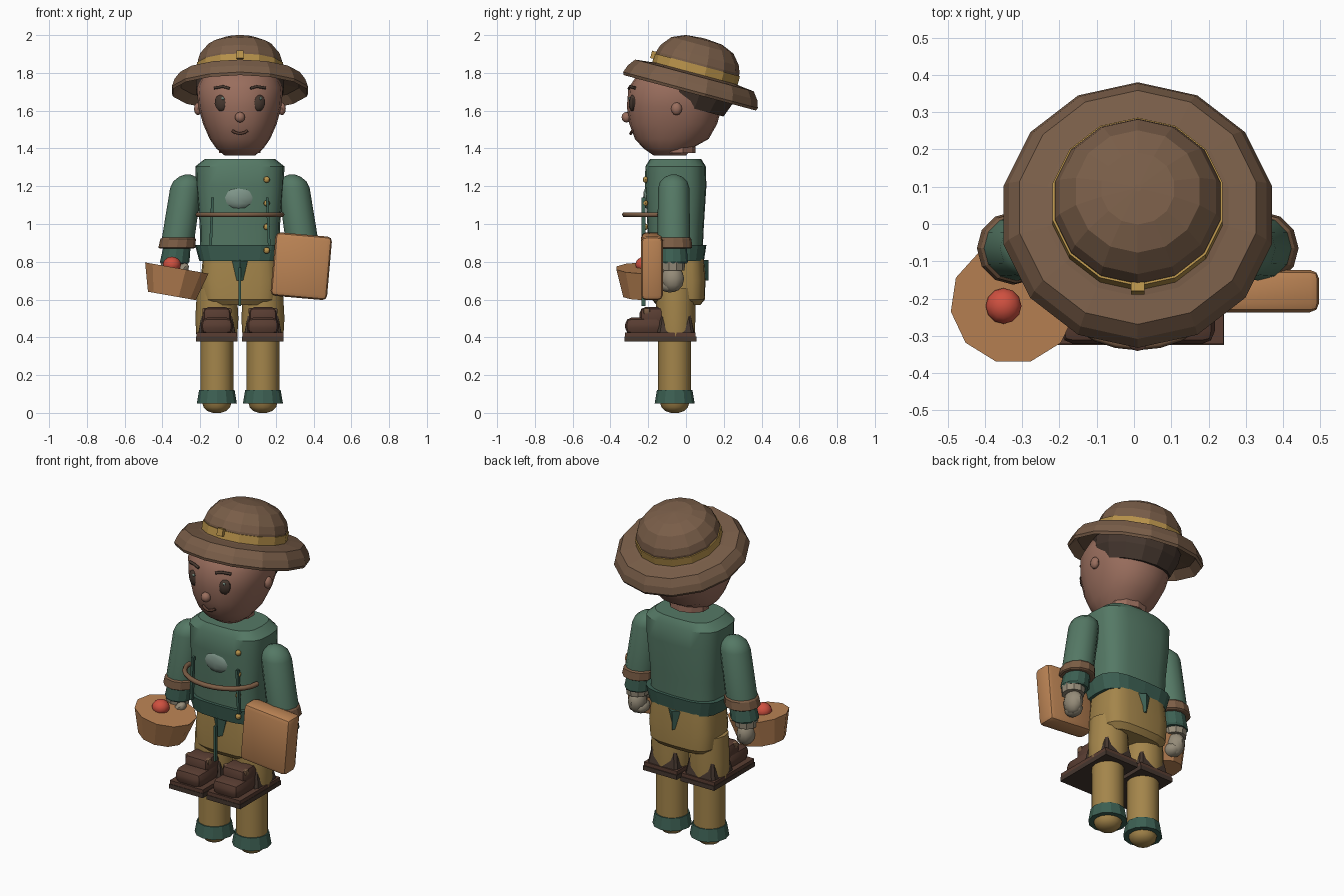
import bpy, bmesh, math
from math import sin, cos, pi, radians
from mathutils import Vector

if "Cube" in bpy.data.objects:
    bpy.data.objects.remove(bpy.data.objects["Cube"])

CX = 0.01  # symmetry plane of the figure


def mat(name, *c):
    m = bpy.data.materials.new(name)
    m.diffuse_color = (*c, 1)
    m.use_nodes = True
    m.node_tree.nodes["Principled BSDF"].inputs["Base Color"].default_value = m.diffuse_color
    return m


GREEN = mat("coat_green", .09, .19, .13)
DARKGREEN = mat("dark_green", .045, .115, .085)
GOLD = mat("trouser_gold", .37, .235, .07)
BRASS = mat("brass", .48, .29, .07)
SKIN = mat("skin", .32, .155, .11)
FELT = mat("hat_felt", .19, .11, .065)
DARK = mat("dark_brown", .06, .038, .028)
SHOE = mat("shoe_leather", .10, .047, .032)
CUFF = mat("cuff_brown", .20, .11, .06)
GLOVE = mat("glove", .30, .26, .19)
WOOD = mat("wood", .50, .23, .09)
RED = mat("apple_red", .62, .08, .05)
PATCH = mat("patch", .21, .30, .25)


def finish(o, m, angle=None):
    o.data.materials.append(m)
    if angle:
        bpy.ops.object.select_all(action='DESELECT')
        o.select_set(True)
        bpy.context.view_layer.objects.active = o
        bpy.ops.object.shade_smooth_by_angle(angle=radians(angle))
    return o


def from_bm(name, bm):
    bmesh.ops.recalc_face_normals(bm, faces=bm.faces)
    me = bpy.data.meshes.new(name)
    bm.to_mesh(me)
    bm.free()
    o = bpy.data.objects.new(name, me)
    bpy.context.collection.objects.link(o)
    return o


# Stack of superellipse rings (cx, cy, z, rx, ry), capped at both ends
def loft(name, rings, m, n=12, e=2.0, angle=None, loc=(0, 0, 0), rot=(0, 0, 0)):
    bm = bmesh.new()
    loops = []
    for cx, cy, z, rx, ry in rings:
        ring = []
        for i in range(n):
            a = pi / 2 + 2 * pi * i / n
            c, s = cos(a), sin(a)
            x = math.copysign(abs(c) ** (2 / e), c)
            y = math.copysign(abs(s) ** (2 / e), s)
            ring.append(bm.verts.new((cx + rx * x, cy + ry * y, z)))
        loops.append(ring)
    for a, b in zip(loops, loops[1:]):
        for i in range(n):
            j = (i + 1) % n
            bm.faces.new((a[i], a[j], b[j], b[i]))
    bm.faces.new(loops[0])
    bm.faces.new(loops[-1])
    o = from_bm(name, bm)
    o.location, o.rotation_euler = loc, rot
    return finish(o, m, angle)


def blob(name, loc, size, m, seg=10, rot=(0, 0, 0)):
    bm = bmesh.new()
    bmesh.ops.create_uvsphere(bm, u_segments=seg, v_segments=max(6, seg * 2 // 3), radius=1)
    bmesh.ops.scale(bm, vec=Vector(size), verts=bm.verts)
    o = from_bm(name, bm)
    o.location, o.rotation_euler = loc, rot
    return finish(o, m, 40)


def box(name, lo, hi, m, bevel=0, rot=(0, 0, 0)):
    lo, hi = Vector(lo), Vector(hi)
    bm = bmesh.new()
    bmesh.ops.create_cube(bm, size=1)
    bmesh.ops.scale(bm, vec=hi - lo, verts=bm.verts)
    if bevel:
        bmesh.ops.bevel(bm, geom=bm.edges[:], offset=bevel, segments=2, profile=.5, affect='EDGES')
    o = from_bm(name, bm)
    o.location, o.rotation_euler = (lo + hi) / 2, rot
    return finish(o, m, 30)


def tube(name, pts, r, m):
    cu = bpy.data.curves.new(name, 'CURVE')
    cu.dimensions = '3D'
    cu.bevel_depth, cu.bevel_resolution, cu.use_fill_caps = r, 1, True
    sp = cu.splines.new('POLY')
    sp.points.add(len(pts) - 1)
    for p, q in zip(sp.points, pts):
        p.co = (*q, 1)
    o = bpy.data.objects.new(name, cu)
    bpy.context.collection.objects.link(o)
    cu.materials.append(m)
    return o


# Hat: every part shares one tilted frame centred on the band
def hat_part(name, profile, m):
    loft(name, [(0, 0, z, r, r) for r, z in profile], m, n=14,
         loc=(CX, .055, 1.825), rot=(radians(-15), 0, 0))


hat_part("hat_crown", [(.228, -.06), (.228, .03), (.215, .07), (.17, .125), (.10, .155), (.01, .163)], FELT)
hat_part("hat_brim", [(.20, -.02), (.25, -.032), (.325, -.04), (.355, -.08), (.369, -.12), (.362, -.135),
                      (.32, -.09), (.235, -.075)], FELT)
hat_part("hat_band", [(.234, -.03), (.234, .018)], BRASS)
hat_part("hat_lining", [(.24, -.07), (.235, -.13), (.205, -.21)], DARK)
box("hat_buckle", (CX - .018, -.185, 1.875), (CX + .018, -.16, 1.915), BRASS, rot=(radians(-15), 0, 0))

# Head: front y, back y, z, half width
head = [(-.17, 0, 1.362, .08), (-.225, .03, 1.40, .125), (-.27, .12, 1.45, .16), (-.30, .165, 1.53, .195),
        (-.313, .19, 1.62, .22), (-.305, .185, 1.72, .228), (-.25, .16, 1.80, .19), (-.10, .10, 1.86, .10)]
loft("head", [(CX, (f + b) / 2, z, w, (b - f) / 2) for f, b, z, w in head], SKIN, n=20, e=2.2, angle=40)
loft("neck", [(CX, -.045, 1.375, .115, .095), (CX, -.045, 1.43, .115, .095)], SKIN, n=10)
blob("nose", (CX, -.315, 1.565), (.028, .026, .028), SKIN)
tube("mouth", [(CX + x, -.293 + 6 * x * x, 1.478 + 10 * x * x) for x in (-.04, -.025, 0, .025, .04)], .008, SHOE)
for s in (-1, 1):
    blob("ear", (CX + s * .222, -.05, 1.61), (.022, .029, .034), SKIN)
    blob("eye", (CX + s * .10, -.282, 1.64), (.035, .02, .045), DARK, rot=(0, s * .15, -s * -.25))
    blob("eye_glint", (CX + s * .10 + .01, -.30, 1.665), (.008, .006, .008), PATCH, 6)
    tube("eyebrow", [(CX + s * .055, -.302, 1.718), (CX + s * .09, -.295, 1.728), (CX + s * .135, -.27, 1.72)],
         .008, DARK)

# Coat
loft("coat", [(CX, -.055, z, rx, ry) for z, rx, ry in
              [(.85, .21, .143), (1.0, .213, .15), (1.2, .232, .163), (1.305, .236, .16), (1.345, .185, .135)]],
     GREEN, n=20, e=3.2, angle=35)
loft("coat_hem", [(CX, -.055, .805, .215, .15), (CX, -.055, .89, .238, .163)], DARKGREEN, n=20, e=3.2)
loft("coat_tail", [(CX, -.045, .70, .02, .163), (CX, -.045, .81, .05, .163)], DARKGREEN, n=8, e=4)
blob("chest_patch", (CX - .005, -.203, 1.14), (.085, .024, .062), PATCH, 8)
for z in (.86, .985, 1.11, 1.235):
    blob("button", (.152, -.215, z), (.017, .014, .017), BRASS, 8)
for s in (-1, 1):
    box("chest_strap", (CX + s * .15 - .007, -.235, .885), (CX + s * .15 + .007, -.215, 1.14), DARKGREEN,
        rot=(0, -s * .04, 0))
box("hanging_strap", (CX - .007, -.235, .565), (CX + .007, -.215, .77), DARKGREEN)
tube("basket_handle", [(CX + .222 * cos(a), -.15 - .175 * sin(a), 1.05)
                       for a in [pi * i / 12 for i in range(13)]], .014, CUFF)

# Trousers
loft("hips", [(CX, -.04, z, rx, ry) for z, rx, ry in
              [(.57, .17, .115), (.60, .20, .14), (.70, .208, .143), (.83, .195, .135)]],
     GOLD, n=20, e=3.5, angle=35)

for s in (-1, 1):
    # Arm: sleeve, turned cuff, wrist and glove
    def arm(z):
        return CX + s * (.285 + (1.2 - z) * .15)
    loft("sleeve", [(arm(z), -.065, z, r, r) for z, r in
                    [(.90, .087), (1.19, .083), (1.225, .072), (1.25, .045), (1.262, .015)]],
         GREEN, n=12, angle=45)
    loft("sleeve_cuff", [(arm(z), -.065, z, r, r) for z, r in [(.87, .09), (.875, .098), (.92, .094), (.93, .085)]],
         CUFF, n=12)
    loft("wrist_sleeve", [(arm(z), -.068, z, r, r) for z, r in [(.79, .072), (.80, .078), (.88, .072)]],
         DARKGREEN, n=12)
    hx = arm(.73)
    loft("glove_cuff", [(hx, -.07, .755, .062, .062), (hx, -.07, .80, .066, .066)], GLOVE, n=10)
    blob("palm", (hx, -.07, .71), (.05, .06, .07), GLOVE)
    blob("fingers", (hx - s * .015, -.085, .675), (.045, .058, .038), GLOVE)
    blob("thumb", (hx - s * .05, -.12, .755), (.028, .035, .045), GLOVE, 8, (0, s * -.7, 0))

    # Leg: thigh, shin, rounded end and ankle band
    lx = CX + s * .122
    loft("thigh", [(lx, -.055, z, rx, ry) for z, rx, ry in [(.40, .108, .10), (.50, .114, .105), (.66, .105, .105)]],
         GOLD, n=12, angle=45)
    loft("shin", [(lx, -.06, z, r, r) for z, r in
                  [(0, .02), (.01, .05), (.03, .07), (.05, .076), (.055, .087), (.42, .087)]], GOLD, n=16, angle=35)
    loft("ankle_band", [(lx, -.06, .05, .106, .106), (lx, -.06, .12, .094, .094)], DARKGREEN, n=12)

    # Boot: shaft poking through the thigh, toe, strap and flat sole
    loft("boot_shaft", [(lx, -.055, .40, .105, .105), (lx, -.055, .47, .092, .092), (lx, -.055, .57, .073, .073)],
         DARK, n=12, e=7)
    box("boot_toe", (lx - .085, -.322, .415), (lx + .085, -.12, .505), SHOE, .035)
    box("boot_instep", (lx - .075, -.245, .45), (lx + .075, -.10, .56), SHOE, .03)
    box("boot_strap", (lx - .077, -.225, .522), (lx + .077, -.19, .555), CUFF, .008)
    box("boot_welt", (lx - .108, -.322, .404), (lx + .108, .05, .425), SHOE)
    box("boot_sole", (lx - .11, -.325, .378), (lx + .11, .055, .404), DARK)

# Carried things
box("case", (.185, -.237, .608), (.485, -.123, .945), WOOD, .025, (0, radians(5), 0))
loft("basket", [(0, 0, -.075, .13, .125), (0, 0, .075, .172, .163)], WOOD, n=11,
     loc=(-.337, -.212, .693), rot=(0, radians(10), 0))
blob("apple", (-.35, -.22, .785), (.048, .048, .042), RED, 12)
